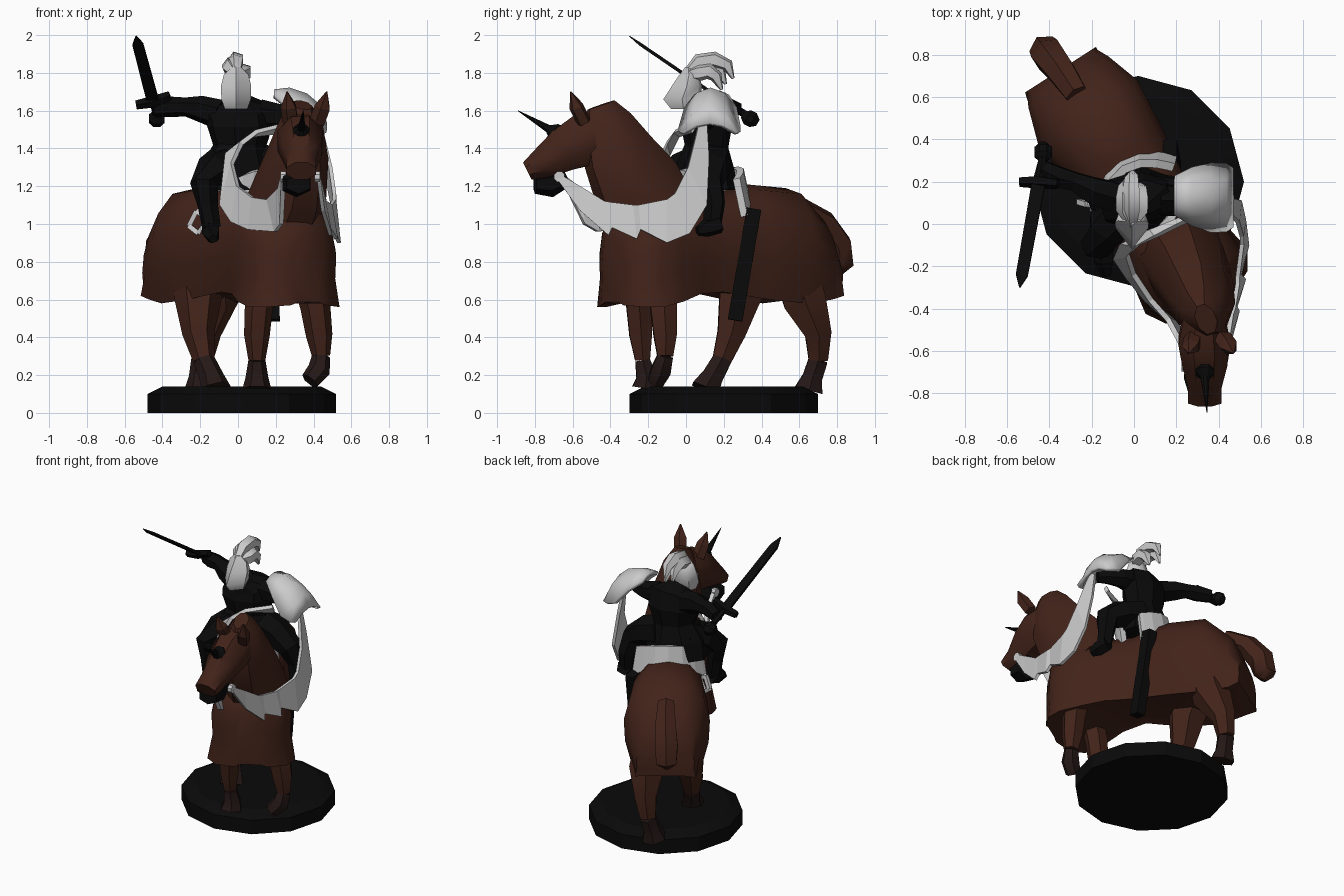
import bpy, bmesh, math
from mathutils import Vector as V


def material(name, rgb):
    m = bpy.data.materials.new(name)
    m.diffuse_color = (*rgb, 1)
    return m


BROWN = material("brown", (0.055, 0.017, 0.010))
DARK = material("dark_brown", (0.018, 0.009, 0.008))
BLACK = material("black", (0.003, 0.003, 0.003))
WHITE = material("white", (0.75, 0.75, 0.75))


def make(name, verts, faces, mat, smooth=None):
    me = bpy.data.meshes.new(name)
    me.from_pydata([tuple(v) for v in verts], [], faces)
    bm = bmesh.new()
    bm.from_mesh(me)
    bmesh.ops.recalc_face_normals(bm, faces=bm.faces)
    bm.to_mesh(me)
    bm.free()
    ob = bpy.data.objects.new(name, me)
    bpy.context.collection.objects.link(ob)
    me.materials.append(mat)
    if smooth:
        bpy.ops.object.select_all(action='DESELECT')
        ob.select_set(True)
        bpy.context.view_layer.objects.active = ob
        bpy.ops.object.shade_smooth_by_angle(angle=math.radians(smooth))
    return ob


def loft(name, rings, mat, smooth=None):
    n = len(rings[0])
    faces = [(r * n + i, r * n + (i + 1) % n, (r + 1) * n + (i + 1) % n, (r + 1) * n + i)
             for r in range(len(rings) - 1) for i in range(n)]
    last = (len(rings) - 1) * n
    faces += [tuple(range(n)), tuple(range(last, last + n))]
    return make(name, [p for ring in rings for p in ring], faces, mat, smooth)


def tube(name, path, mat, sides=6, side=(1, 0, 0), smooth=None):
    """path: (x, y, z, radius along side, radius across)"""
    pts = [V(p[:3]) for p in path]
    rings = []
    for i, p in enumerate(path):
        t = (pts[min(i + 1, len(pts) - 1)] - pts[max(i - 1, 0)]).normalized()
        s = V(side)
        s = (s - t * s.dot(t)).normalized()
        n = t.cross(s)
        a, b = p[3], p[-1]
        rings.append([pts[i] + s * a * math.cos(k) + n * b * math.sin(k)
                      for k in (math.tau * (j + 0.5) / sides for j in range(sides))])
    return loft(name, rings, mat, smooth)


def strip(name, top, bottom, mat, thick=0.02):
    n = len(top)
    ob = make(name, list(top) + list(bottom),
              [(i, i + 1, n + i + 1, n + i) for i in range(n - 1)], mat)
    mod = ob.modifiers.new("thickness", 'SOLIDIFY')
    mod.thickness, mod.offset = thick, 0
    return ob


def horse(u, v, z):
    """u forward along the horse, v to its left"""
    return V((0.025 + 0.54 * u + 0.84 * v, 0.15 - 0.84 * u + 0.54 * v, z))


# round base with a bevelled top
loft("base", [[(0.02 + r * math.sin(k * math.tau / 12), 0.2 + r * math.cos(k * math.tau / 12), z)
               for k in range(12)] for r, z in ((0.5, 0), (0.5, 0.1), (0.42, 0.14))], BLACK, 20)

# draped horse body: position, low, high, half width, width factor of the hem
half = [(0.55, 0.95), (0.87, 0.78), (1, 0.55), (0.97, 0.3)]
stations = [(-0.69, 0.62, 0.84, 0.19, 1.05), (-0.62, 0.6, 1.03, 0.225, 0.85), (-0.45, 0.58, 1.19, 0.28, 0.8),
            (-0.2, 0.6, 1.21, 0.255, 0.85), (0.05, 0.64, 1.15, 0.22, 0.75), (0.22, 0.63, 1.15, 0.235, 0.9),
            (0.36, 0.59, 1.16, 0.25, 1.05), (0.5, 0.56, 1.14, 0.26, 1.1), (0.59, 0.56, 1.06, 0.21, 1.1),
            (0.645, 0.57, 0.97, 0.1, 1.1)]
rings = []
for u, lo, hi, w, hem in stations:
    side = half + [(hem, 0.0), (0.6 * hem, 0.04)]
    section = [(0, 1)] + side + [(-a, b) for a, b in reversed(side)]
    rings.append([horse(u, a * w, lo + b * (hi - lo)) for a, b in section])
loft("horse_body", rings, BROWN, 40)

# neck, head, muzzle, ears, horn and tail
tube("neck", [(0.22, -0.13, 1.0, 0.22, 0.22), (0.28, -0.26, 1.2, 0.185, 0.25),
              (0.32, -0.36, 1.38, 0.155, 0.2), (0.335, -0.42, 1.54, 0.11, 0.14),
              (0.34, -0.45, 1.63, 0.05, 0.08)], BROWN, 8, (0.9, 0.35, 0), 45)
tube("head", [(0.33, -0.42, 1.48, 0.1, 0.12), (0.33, -0.55, 1.44, 0.13, 0.15),
              (0.335, -0.65, 1.39, 0.115, 0.125), (0.335, -0.76, 1.32, 0.085, 0.09),
              (0.335, -0.84, 1.28, 0.085, 0.055)], BROWN, 8, smooth=45)
tube("muzzle", [(0.31, -0.63, 1.25, 0.07, 0.05), (0.31, -0.72, 1.21, 0.085, 0.07),
                (0.32, -0.8, 1.21, 0.07, 0.05)], BLACK, 6)
for s in (-1, 1):
    tube("ear", [(0.35 + s * 0.07, -0.54, 1.54, 0.045, 0.04), (0.36 + s * 0.09, -0.58, 1.62, 0.045, 0.04),
                 (0.365 + s * 0.105, -0.61, 1.7, 0.004, 0.004)], BROWN, 5)
tube("horn", [(0.335, -0.66, 1.46, 0.055), (0.335, -0.7, 1.49, 0.05), (0.336, -0.73, 1.505, 0.022),
              (0.345, -0.89, 1.6, 0.002)], BLACK, 8)
tube("tail", [(-0.27, 0.61, 1.08, 0.06), (-0.35, 0.73, 1.0, 0.075), (-0.405, 0.8, 0.89, 0.085),
              (-0.42, 0.82, 0.78, 0.075), (-0.41, 0.8, 0.74, 0.03)], BROWN, 6, (0.84, 0.54, 0), 50)

# legs, the front left one raised
legs = {
    "front_right_leg": [(0.16, -0.25, 0.74, 0.08), (0.11, -0.25, 0.56, 0.075), (0.1, -0.24, 0.41, 0.068),
                        (0.1, -0.23, 0.28, 0.045), (0.1, -0.21, 0.19, 0.06), (0.1, -0.22, 0.13, 0.075)],
    "front_left_leg": [(0.36, -0.12, 0.74, 0.08), (0.41, -0.12, 0.56, 0.08), (0.43, -0.11, 0.41, 0.07),
                       (0.44, -0.11, 0.3, 0.048), (0.43, -0.13, 0.23, 0.06), (0.38, -0.16, 0.17, 0.05)],
    "hind_right_leg": [(-0.23, 0.38, 0.8, 0.13), (-0.21, 0.28, 0.6, 0.125), (-0.21, 0.24, 0.42, 0.085),
                       (-0.18, 0.19, 0.28, 0.058), (-0.14, 0.14, 0.19, 0.065), (-0.12, 0.1, 0.12, 0.085)],
    "hind_left_leg": [(-0.14, 0.56, 0.8, 0.13), (-0.13, 0.63, 0.59, 0.13), (-0.17, 0.7, 0.42, 0.08),
                      (-0.19, 0.7, 0.28, 0.058), (-0.2, 0.67, 0.19, 0.06), (-0.2, 0.65, 0.12, 0.085)]}
for name, path in legs.items():
    tube(name, path[:4], BROWN, 6, (0.84, 0.54, 0), 50)
    tube(name + "_hoof", path[3:], DARK, 6, (0.84, 0.54, 0), 50)

# saddle: raised rear and front edges, and side buckle
for name, u, w, z in (("saddle_cantle", -0.13, 0.2, 1.3), ("saddle_pommel", 0.2, 0.14, 1.29)):
    arc = [k * math.pi / 8 - math.pi / 2 for k in range(9)]
    bend = 0.12 if u < 0 else -0.08
    top = [horse(u + bend * math.sin(a) ** 2, w * math.sin(a), z - 0.06 * math.sin(a) ** 2) for a in arc]
    low = [horse(u - 0.03 + bend * math.sin(a) ** 2, w * 1.15 * math.sin(a),
                 z - 0.14 - 0.12 * math.sin(a) ** 2) for a in arc]
    strip(name, top, low, WHITE, 0.04)
buckle = [V((-0.21, 0.09, 1.0)) + V((x, -x * 0.3, z)) for x, z in
          ((-0.05, -0.01), (0.0, -0.05), (0.05, 0.02), (-0.01, 0.07))]
for k in range(4):
    a, b = buckle[k], buckle[(k + 1) % 4]
    tube("buckle_bar", [(*a, 0.018), (*b, 0.018)], WHITE, 4, (0, 1, 0))

# wide jagged reins on both sides
left = [(0.42, -0.68, 1.27), (0.44, -0.56, 1.2), (0.46, -0.43, 1.12), (0.47, -0.4, 1.115),
        (0.49, -0.28, 1.1), (0.49, -0.25, 1.1), (0.51, -0.1, 1.13), (0.51, -0.06, 1.16),
        (0.49, 0.01, 1.3), (0.45, 0.05, 1.46), (0.42, 0.07, 1.55)]
left_low = [(0.43, -0.67, 1.22), (0.45, -0.56, 1.07), (0.49, -0.41, 0.94), (0.48, -0.39, 0.98),
            (0.52, -0.26, 0.92), (0.5, -0.24, 0.97), (0.535, -0.1, 0.9), (0.52, 0.02, 0.95),
            (0.5, 0.11, 1.1), (0.45, 0.12, 1.35), (0.42, 0.11, 1.52)]
right = [(0.24, -0.66, 1.27), (0.22, -0.56, 1.19), (0.16, -0.45, 1.13), (0.08, -0.36, 1.14),
         (0.0, -0.24, 1.2), (-0.03, -0.15, 1.32), (0.02, -0.1, 1.43), (0.1, -0.06, 1.49), (0.26, 0.02, 1.53)]
right_low = [(0.24, -0.65, 1.22), (0.23, -0.54, 1.0), (0.2, -0.47, 0.96), (0.06, -0.36, 0.97),
             (-0.03, -0.25, 1.01), (-0.09, -0.16, 1.1), (-0.06, -0.09, 1.37), (0.08, -0.03, 1.47),
             (0.26, 0.04, 1.49)]
strip("left_rein", left, left_low, WHITE)
strip("right_rein", right, right_low, WHITE, 0.025)
for x in (0.24, 0.42):
    tube("bit_ring", [(x - 0.015, -0.67, 1.25, 0.03), (x + 0.015, -0.67, 1.25, 0.03)], WHITE, 8, (0, 1, 0))

# scabbard hanging on the left flank
tube("scabbard", [(0.17, 0.36, 1.08, 0.055, 0.045), (0.19, 0.26, 0.49, 0.055, 0.045)], BLACK, 4, (0, 1, 0))

# rider body: tunic, torso and shoulders
S = (0.95, 0.3, 0)
tube("rider_tunic", [(0.0, 0.1, 1.18, 0.22, 0.17), (0.0, 0.1, 1.3, 0.2, 0.15),
                     (0.01, 0.11, 1.42, 0.14, 0.11)], BLACK, 8, S)
tube("rider_torso", [(0.01, 0.11, 1.4, 0.14, 0.11), (0.01, 0.11, 1.52, 0.18, 0.13),
                     (0.01, 0.1, 1.6, 0.18, 0.11), (0.0, 0.06, 1.65, 0.07, 0.07)], BLACK, 8, S)

# rider limbs
limbs = {
    "right_leg": [(-0.05, 0.1, 1.33, 0.11), (-0.13, -0.02, 1.28, 0.1), (-0.18, -0.1, 1.21, 0.075),
                  (-0.16, -0.1, 1.1, 0.055), (-0.14, -0.11, 0.98, 0.05)],
    "left_leg": [(0.08, 0.14, 1.33, 0.11), (0.22, 0.13, 1.29, 0.1), (0.33, 0.12, 1.22, 0.08),
                 (0.36, 0.15, 1.11, 0.06), (0.37, 0.14, 1.0, 0.05)],
    "right_arm": [(-0.1, 0.13, 1.58, 0.08), (-0.2, 0.16, 1.61, 0.07), (-0.28, 0.2, 1.62, 0.05),
                  (-0.35, 0.22, 1.62, 0.055), (-0.43, 0.26, 1.61, 0.045)],
    "left_arm": [(0.12, 0.12, 1.58, 0.08), (0.22, 0.12, 1.57, 0.065), (0.3, 0.09, 1.56, 0.05),
                 (0.36, 0.06, 1.55, 0.04)]}
for name, path in limbs.items():
    tube("rider_" + name, path, BLACK, 6, (0.2, 1, 0.1))
tube("right_foot", [(-0.14, -0.08, 0.98, 0.05), (-0.14, -0.17, 0.95, 0.05), (-0.13, -0.24, 0.92, 0.025)],
     BLACK, 5)
tube("left_foot", [(0.37, 0.18, 1.0, 0.05), (0.39, 0.11, 0.98, 0.05), (0.41, 0.06, 0.96, 0.025)], BLACK, 5)

# helmet with pointed visor, and a three-feather plume
helm = [(1.61, -0.08, 0.05, 0.06), (1.66, -0.12, 0.075, 0.078), (1.73, -0.075, 0.085, 0.08),
        (1.79, -0.035, 0.07, 0.065), (1.83, -0.005, 0.03, 0.025)]
loft("helmet", [[(-0.01, f, z), (-0.01 + w, (f + b) * 0.45, z), (-0.01 + w * 0.7, b * 0.8, z),
                 (-0.01, b, z), (-0.01 - w * 0.7, b * 0.8, z), (-0.01 - w, (f + b) * 0.45, z)]
                for z, f, b, w in helm], WHITE, 50)
for dx, dz, dy in ((-0.03, -0.03, -0.04), (0.0, 0.0, 0.0), (0.04, -0.06, -0.06)):
    tube("plume_feather", [(-0.01, 0.0, 1.79, 0.025), (-0.01 + dx, 0.07, 1.86 + dz, 0.045),
                           (-0.01 + dx, 0.15 + dy / 2, 1.87 + dz, 0.045),
                           (-0.01 + dx, 0.22 + dy, 1.84 + dz, 0.035),
                           (-0.01 + dx, 0.25 + dy, 1.77 + dz, 0.008)], WHITE, 5, smooth=50)

# cupped shield on the left arm
rows = []
for z, x, y0, y1, drop in ((1.70, 0.19, 0.05, 0.22, 0.1), (1.71, 0.27, 0.0, 0.26, 0.4),
                           (1.68, 0.36, -0.03, 0.28, 0.7), (1.62, 0.43, -0.03, 0.28, 0.55),
                           (1.53, 0.46, -0.01, 0.26, 0.2)):
    rows.append([V((x, y0 + (y1 - y0) * t, z - drop * (t - 0.5) ** 2)) for t in (0, 0.25, 0.5, 0.75, 1)])
shield = make("shield", [p for r in rows for p in r],
              [(r * 5 + c, r * 5 + c + 1, r * 5 + c + 6, r * 5 + c + 5) for r in range(4) for c in range(4)],
              WHITE, 45)
mod = shield.modifiers.new("thickness", 'SOLIDIFY')
mod.thickness, mod.offset = 0.025, 0

# raised sword
tube("sword_blade", [(-0.45, 0.2, 1.65, 0.045, 0.014), (-0.53, -0.24, 1.95, 0.04, 0.012),
                     (-0.54, -0.3, 1.995, 0.004, 0.003)], BLACK, 4)
tube("sword_guard", [(-0.54, 0.2, 1.63, 0.025), (-0.46, 0.2, 1.645, 0.032), (-0.36, 0.19, 1.68, 0.025)],
     BLACK, 5, (0, 1, 0))
tube("sword_grip", [(-0.45, 0.2, 1.65, 0.02), (-0.43, 0.33, 1.57, 0.02)], BLACK, 6)
tube("sword_pommel", [(-0.43, 0.3, 1.58, 0.02), (-0.43, 0.325, 1.565, 0.045),
                      (-0.43, 0.355, 1.55, 0.045), (-0.43, 0.38, 1.535, 0.02)], BLACK, 8)
